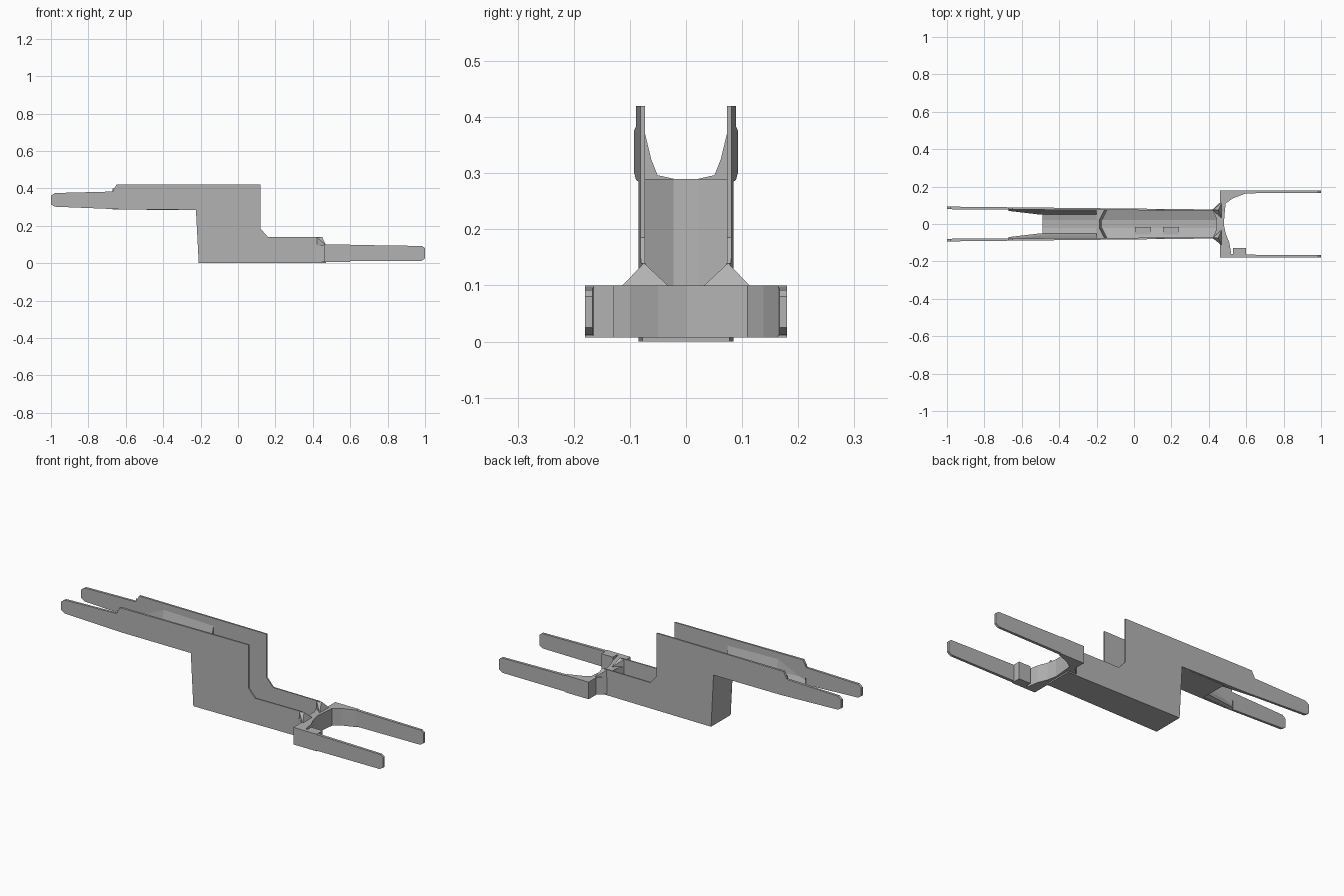
import bpy, bmesh

cube = bpy.data.objects.get("Cube")
if cube:
    bpy.data.objects.remove(cube)

grey = bpy.data.materials.new("plain grey")
grey.use_nodes = True
COLOUR = (0.45, 0.45, 0.45, 1)
grey.diffuse_color = COLOUR
grey.node_tree.nodes["Principled BSDF"].inputs["Base Color"].default_value = COLOUR


def finish(name, bm):
    bmesh.ops.recalc_face_normals(bm, faces=bm.faces)
    mesh = bpy.data.meshes.new(name)
    bm.to_mesh(mesh)
    bm.free()
    mesh.materials.append(grey)
    obj = bpy.data.objects.new(name, mesh)
    bpy.context.collection.objects.link(obj)
    return obj


def loft(name, rings):
    """Skin closed rings of equal length and cap both ends."""
    bm = bmesh.new()
    loops = [[bm.verts.new(p) for p in ring] for ring in rings]
    n = len(loops[0])
    for a, b in zip(loops, loops[1:]):
        for i in range(n):
            j = (i + 1) % n
            bm.faces.new((a[i], a[j], b[j], b[i]))
    bm.faces.new(loops[0])
    bm.faces.new(loops[-1][::-1])
    return finish(name, bm)


def plate(name, outline, inner, outer):
    """Upright plate from an xz outline; inner and outer give y at each x."""
    return loft(name, [[(x, f(x), z) for x, z in outline] for f in (inner, outer)])


def slab(name, plan, low, high):
    return loft(name, [[(x, y, z) for x, y in plan] for z in (low, high)])


def hull(name, points):
    bm = bmesh.new()
    for p in points:
        bm.verts.new(p)
    bmesh.ops.convex_hull(bm, input=bm.verts)
    return finish(name, bm)


def line(x0, y0, x1, y1):
    return lambda x: y0 + (y1 - y0) * (x - x0) / (x1 - x0)


# Stepped side plates with the rear tines
SIDE = [(-1, .315), (-.98, .302), (-.63, .288), (-.225, .285), (-.21, 0),
        (.47, 0), (.47, .1), (.44, .14), (.16, .14), (.12, .185), (.12, .42),
        (-.65, .42), (-.67, .383), (-.98, .375), (-1, .36)]
# Front tines
TINE = [(.46, .01), (.98, .012), (1, .025), (1, .08), (.985, .092), (.46, .1)]

for s, side in ((1, "left"), (-1, "right")):
    plate(side + "_side_plate", SIDE,
          line(-1, s * .079, .12, s * .073), line(-1, s * .093, .12, s * .081))
    plate(side + "_front_tine", TINE,
          line(.46, s * .163, 1, s * .167), lambda x: s * .18)
    # Thickened root along the upper floor, tapering out toward the tine
    loft(side + "_upper_root", [[(x, s * y, z) for y, z in
         ((.08, .288), (w, .295), (w + .012, .325), (.08, .4))]
         for x, w in ((-.67, .07), (-.5, .05), (-.2, .05))])
    # Sloping gusset where the side meets the fork
    hull(side + "_gusset", [(.42, s * .075, .14), (.45, s * .075, .14),
         (.47, s * .03, .098), (.47, s * .115, .098), (.42, s * .075, .09)])

# Shallow trough floors and the step wall between them
HALF = [(.022, 0), (.077, .018)]
TROUGH = [(-y, h) for y, h in reversed(HALF)] + HALF
loft("upper_floor", [[(x, -.077, .285), *[(x, y, .29 + h * .7) for y, h in TROUGH],
                      (x, .077, .285)] for x in (-.49, -.2)])
loft("lower_floor", [[(x, -.077, 0), *[(x, y, .012 + h) for y, h in TROUGH],
                      (x, .077, 0)] for x in (-.2, .47)])
loft("step_wall", [[(back, -.077, z), *[(front + h * 1.6, y, z) for y, h in TROUGH],
                    (back, .077, z)]
                   for z, back, front in ((0, -.21, -.17), (.29, -.225, -.185))])

# Small raised pads in the lower trough
for i, x in enumerate((.05, .2)):
    slab("floor_pad_%d" % (i + 1),
         [(x - .045, -.055), (x + .04, -.055), (x + .04, -.015), (x - .045, -.015)],
         .01, .027)

# Fork hub: concave end wall with arms out to the tines
HUB = [(.42, -.078), (.46, -.09), (.46, -.18), (.6, -.18), (.6, -.128), (.53, -.128),
       (.53, -.16), (.52, -.16), (.51, -.1), (.49, -.05), (.48, 0), (.485, .06),
       (.49, .11), (.53, .138), (.6, .164), (.6, .18), (.46, .18), (.46, .115),
       (.42, .078), (.44, .03), (.44, -.03)]
slab("fork_hub", HUB, .007, .1)
